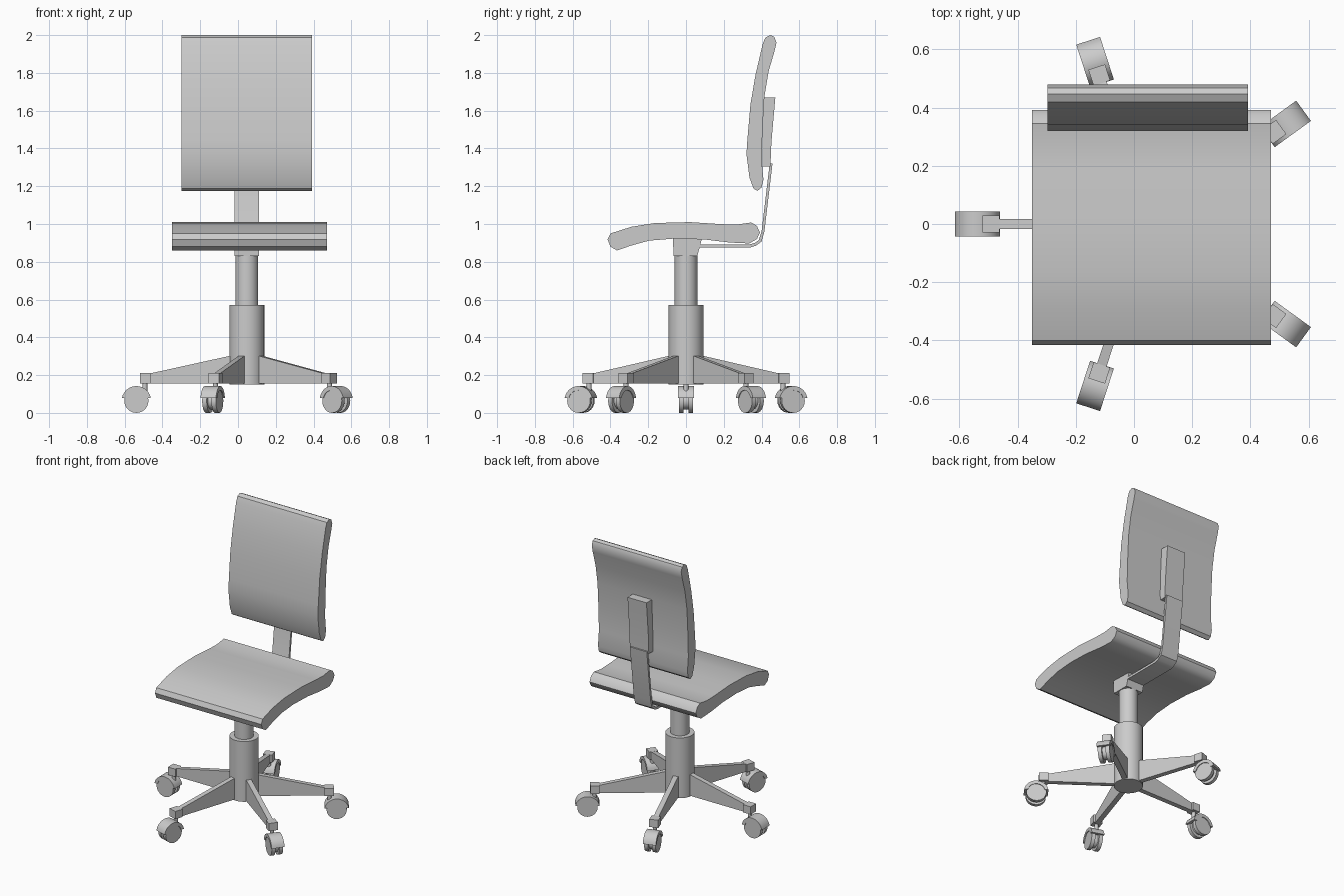
import bpy, bmesh, math
from mathutils import Matrix, Vector

if "Cube" in bpy.data.objects:
    bpy.data.objects.remove(bpy.data.objects["Cube"])

HUB = Vector((0.047, 0, 0))


def finish(name, bm, angle=35):
    bmesh.ops.recalc_face_normals(bm, faces=bm.faces)
    me = bpy.data.meshes.new(name)
    bm.to_mesh(me)
    bm.free()
    ob = bpy.data.objects.new(name, me)
    bpy.context.collection.objects.link(ob)
    bpy.ops.object.select_all(action='DESELECT')
    ob.select_set(True)
    bpy.context.view_layer.objects.active = ob
    bpy.ops.object.shade_smooth_by_angle(angle=math.radians(angle))
    return ob


def extrude(name, profile, w0, w1, rot=0.0, origin=HUB):
    """Profile of (u, z) pairs, extruded sideways from w0 to w1, turned about z."""
    bm = bmesh.new()
    face = bm.faces.new([bm.verts.new((u, w0, z)) for u, z in profile])
    new = bmesh.ops.extrude_face_region(bm, geom=[face])['geom']
    bmesh.ops.translate(bm, vec=(0, w1 - w0, 0),
                        verts=[v for v in new if isinstance(v, bmesh.types.BMVert)])
    bmesh.ops.transform(bm, verts=bm.verts,
                        matrix=Matrix.Translation(origin) @ Matrix.Rotation(rot, 4, 'Z'))
    return finish(name, bm)


def cylinder(name, r, z0, z1, centre, seg=32):
    bm = bmesh.new()
    bmesh.ops.create_cone(bm, cap_ends=True, segments=seg, radius1=r, radius2=r, depth=z1 - z0,
                          matrix=Matrix.Translation((centre[0], centre[1], (z0 + z1) / 2)))
    return finish(name, bm)


def arc(cu, cz, r, a0, a1, n):
    return [(cu + r * math.cos(math.radians(a0 + (a1 - a0) * i / n)),
             cz + r * math.sin(math.radians(a0 + (a1 - a0) * i / n))) for i in range(n + 1)]


Q = math.pi / 2

# Seat cushion
seat = [(-.415, .918), (-.40, .95), (-.29, .985), (-.165, 1.005), (.02, 1.01), (.19, .999),
        (.27, .997), (.345, 1.008), (.375, .99), (.392, .955), (.375, .92), (.335, .897),
        (.23, .902), (.10, .918), (-.06, .923), (-.195, .912), (-.29, .886), (-.365, .86), (-.40, .88)]
extrude("seat", seat, -.41, .41, Q, Vector((.06, 0, 0)))

# Backrest cushion
back = [(.479, 1.96), (.468, 1.913), (.437, 1.807), (.415, 1.675), (.405, 1.5), (.40, 1.34),
        (.41, 1.235), (.40, 1.193), (.378, 1.175), (.357, 1.188), (.336, 1.246), (.32, 1.37),
        (.325, 1.447), (.341, 1.632), (.368, 1.79), (.405, 1.95), (.42, 1.987), (.447, 2.0), (.468, 1.99)]
extrude("backrest", back, -.345, .345, Q)

# Backrest mounting pad, bent strut and block under the seat
extrude("backrest_pad", [(.40, 1.67), (.473, 1.67), (.465, 1.58), (.452, 1.43), (.447, 1.304), (.395, 1.304)],
        -.073, .073, Q)
extrude("back_strut", [(.06, .876), (.341, .876), (.37, .885), (.40, .907), (.415, .96), (.458, 1.32),
                       (.443, 1.32), (.40, .96), (.385, .915), (.365, .9), (.336, .892), (.06, .892)],
        -.065, .065, Q)
extrude("seat_block", [(-.07, .925), (-.065, .83), (.06, .83), (.085, .925)], -.065, .065, Q)

# Gas lift column
cylinder("column_sleeve", .092, .15, .57, HUB)
cylinder("column_piston", .06, .56, .84, HUB)

# Five legs with twin-wheel casters
CU, CZ = .585, .064
for i in range(5):
    a = math.radians(180 + 72 * i)
    d = Vector((math.cos(a), math.sin(a), 0))
    extrude(f"leg_{i}", [(.05, .155), (.53, .155), (.53, .205), (.085, .303), (.05, .303)], -.017, .017, a)
    extrude(f"leg_end_{i}", [(.509, .156), (.567, .156), (.567, .21), (.509, .21)], -.03, .03, a)
    cylinder(f"caster_stem_{i}", .013, .11, .16, HUB + d * .54, 12)
    hood = arc(CU, CZ, .078, 10, 170, 14) + arc(CU, CZ, .056, 165, 15, 14)
    extrude(f"caster_hood_{i}", hood, -.043, .043, a)
    extrude(f"caster_core_{i}", arc(CU, CZ, .045, 0, 345, 23), -.014, .014, a)
    for s, side in ((1, "left"), (-1, "right")):
        extrude(f"caster_wheel_{side}_{i}", arc(CU, CZ, .064, 0, 345, 23), s * .013, s * .038, a)
